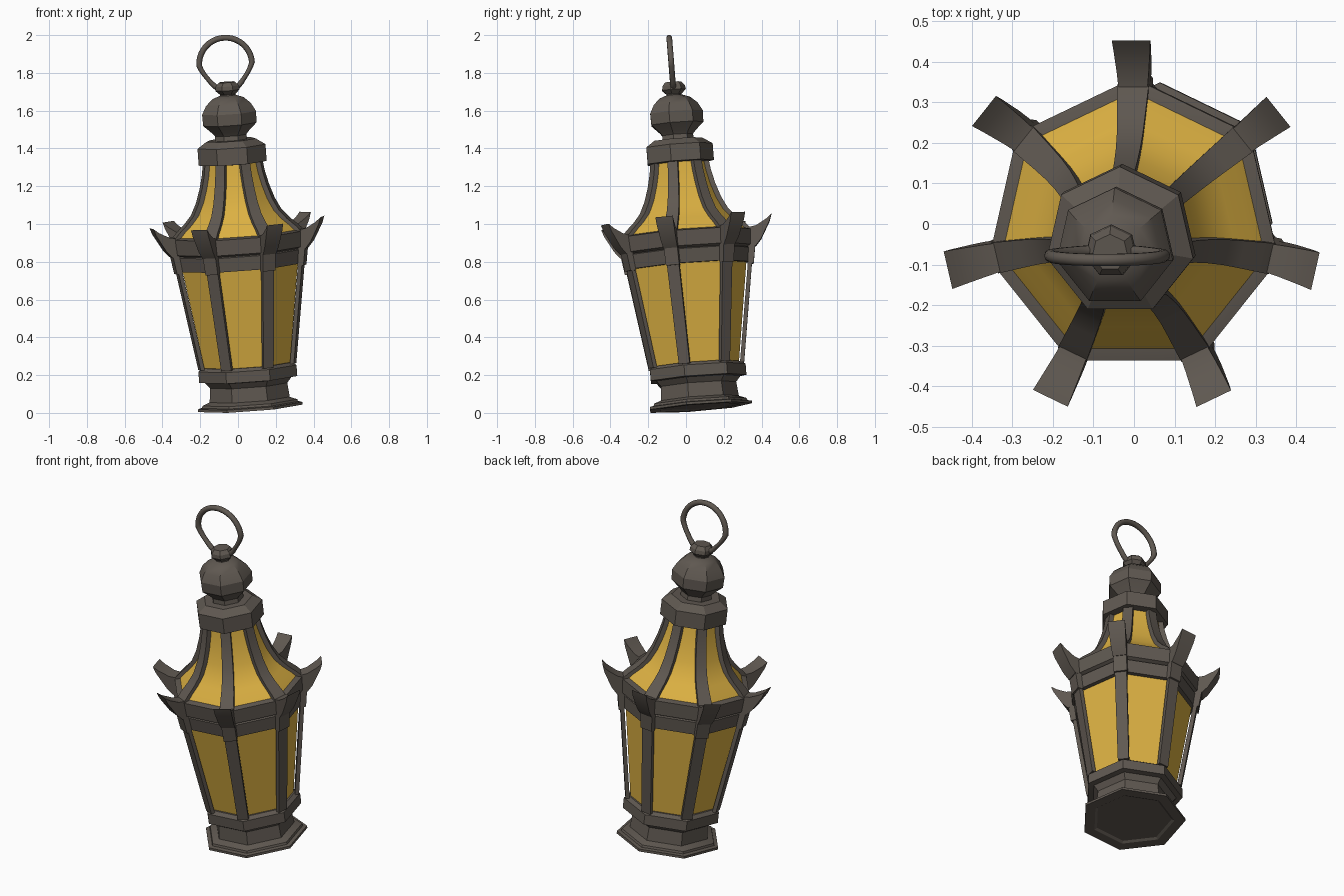
import bpy, bmesh
from math import sin, cos, pi, radians
from mathutils import Matrix, Vector

if "Cube" in bpy.data.objects:
    bpy.data.objects.remove(bpy.data.objects["Cube"], do_unlink=True)

SIDES = 7
ANGLES = [pi / 2 + 2 * pi * k / SIDES for k in range(SIDES)]
# The whole lantern leans slightly
lean = Vector((0, 0, 1)).rotation_difference(Vector((-0.072, -0.079, 1)))
PLACE = Matrix.Translation((0.065, 0.066, 0.029)) @ lean.to_matrix().to_4x4()


def material(name, rgb):
    m = bpy.data.materials.new(name)
    m.use_nodes = True
    m.diffuse_color = (*rgb, 1)
    m.node_tree.nodes["Principled BSDF"].inputs["Base Color"].default_value = (*rgb, 1)
    return m


METAL = material("dark metal", (0.115, 0.098, 0.082))
GLASS = material("amber glass", (0.72, 0.44, 0.055))


def finish(name, bm, mat, smooth=25):
    bmesh.ops.recalc_face_normals(bm, faces=bm.faces)
    mesh = bpy.data.meshes.new(name)
    bm.to_mesh(mesh)
    bm.free()
    ob = bpy.data.objects.new(name, mesh)
    bpy.context.collection.objects.link(ob)
    mesh.materials.append(mat)
    ob.matrix_world = PLACE
    bpy.ops.object.select_all(action="DESELECT")
    ob.select_set(True)
    bpy.context.view_layer.objects.active = ob
    bpy.ops.object.shade_smooth_by_angle(angle=radians(smooth))
    return ob


def lathe(name, profile, mat):
    """Seven-sided solid from (radius, height) pairs, closed at both ends."""
    bm = bmesh.new()
    rings = [[bm.verts.new((r * cos(a), r * sin(a), h)) for a in ANGLES] for r, h in profile]
    for low, high in zip(rings, rings[1:]):
        for i in range(SIDES):
            j = (i + 1) % SIDES
            bm.faces.new((low[i], low[j], high[j], high[i]))
    bm.faces.new(rings[0])
    bm.faces.new(rings[-1])
    return finish(name, bm, mat)


def fins(name, outline, w_in, w_out):
    """Slab with a (radius, height) outline, tapering in width, at every corner."""
    bm = bmesh.new()
    r0 = min(r for r, h in outline)
    r1 = max(r for r, h in outline)
    for a in ANGLES:
        sides = []
        for s in (-0.5, 0.5):
            row = []
            for r, h in outline:
                t = s * (w_in + (w_out - w_in) * (r - r0) / (r1 - r0))
                row.append(bm.verts.new((r * cos(a) - t * sin(a), r * sin(a) + t * cos(a), h)))
            sides.append(row)
            bm.faces.new(row)
        n = len(outline)
        for i in range(n):
            j = (i + 1) % n
            bm.faces.new((sides[0][i], sides[0][j], sides[1][j], sides[1][i]))
    return finish(name, bm, METAL)


# Base: stepped foot with shallow recess below, neck and collar
lathe("base", [(0.21, 0.008), (0.225, 0), (0.284, 0), (0.284, 0.014), (0.262, 0.018),
               (0.258, 0.03), (0.218, 0.045), (0.21, 0.12), (0.235, 0.15), (0.267, 0.153),
               (0.267, 0.212), (0.245, 0.228)], METAL)

# Lower glass body and its corner posts
lathe("body_glass", [(0.232, 0.22), (0.318, 0.78)], GLASS)
fins("corner_posts", [(0.238, 0.22), (0.26, 0.22), (0.347, 0.77), (0.325, 0.77)], 0.058, 0.066)

# Two frame bands around the shoulder
lathe("lower_band", [(0.315, 0.75), (0.338, 0.75), (0.348, 0.825), (0.325, 0.835)], METAL)
lathe("upper_band", [(0.325, 0.825), (0.36, 0.84), (0.367, 0.922), (0.335, 0.93)], METAL)
fins("band_straps", [(0.32, 0.74), (0.352, 0.74), (0.368, 0.84), (0.33, 0.84)], 0.07, 0.074)

# Upturned spikes at the corners
fins("corner_spikes", [(0.335, 0.835), (0.37, 0.83), (0.402, 0.867), (0.452, 0.955), (0.465, 0.992),
                       (0.435, 0.968), (0.38, 0.938), (0.335, 0.93)], 0.07, 0.095)

# Concave roof with curved ribs
curve = [(0.352, 0.925), (0.325, 0.955), (0.28, 0.995), (0.24, 1.04), (0.207, 1.105),
         (0.182, 1.18), (0.165, 1.25), (0.155, 1.32)]
lathe("roof_glass", [(r - 0.014, h) for r, h in curve], GLASS)
fins("roof_ribs", curve + [(r - 0.03, h) for r, h in reversed(curve)], 0.05, 0.078)

# Cap collar, finial and top knob
lathe("cap_collar", [(0.15, 1.3), (0.185, 1.303), (0.185, 1.392), (0.135, 1.425)], METAL)
lathe("finial", [(0.09, 1.41), (0.085, 1.45), (0.1, 1.468), (0.145, 1.51), (0.147, 1.57),
                 (0.122, 1.615), (0.085, 1.648), (0.045, 1.662)], METAL)
lathe("top_knob", [(0.042, 1.65), (0.042, 1.668), (0.066, 1.69), (0.063, 1.712), (0.045, 1.732)], METAL)

# Hanging ring, pinched toward the knob
bm = bmesh.new()
R, TUBE, N, M = 0.14, 0.0155, 40, 10
loops = []
for i in range(N):
    u = 2 * pi * i / N
    loop = []
    for k in range(M):
        v = 2 * pi * k / M
        d = R + TUBE * cos(v)
        pinch = 1 - 0.2 * min(1, max(0, -d * sin(u) / 0.085))
        loop.append(bm.verts.new((d * cos(u) * pinch, TUBE * sin(v), 1.828 + d * sin(u))))
    loops.append(loop)
for i in range(N):
    p, q = loops[i], loops[(i + 1) % N]
    for k in range(M):
        m = (k + 1) % M
        bm.faces.new((p[k], p[m], q[m], q[k]))
finish("hanging_ring", bm, METAL, 60)
